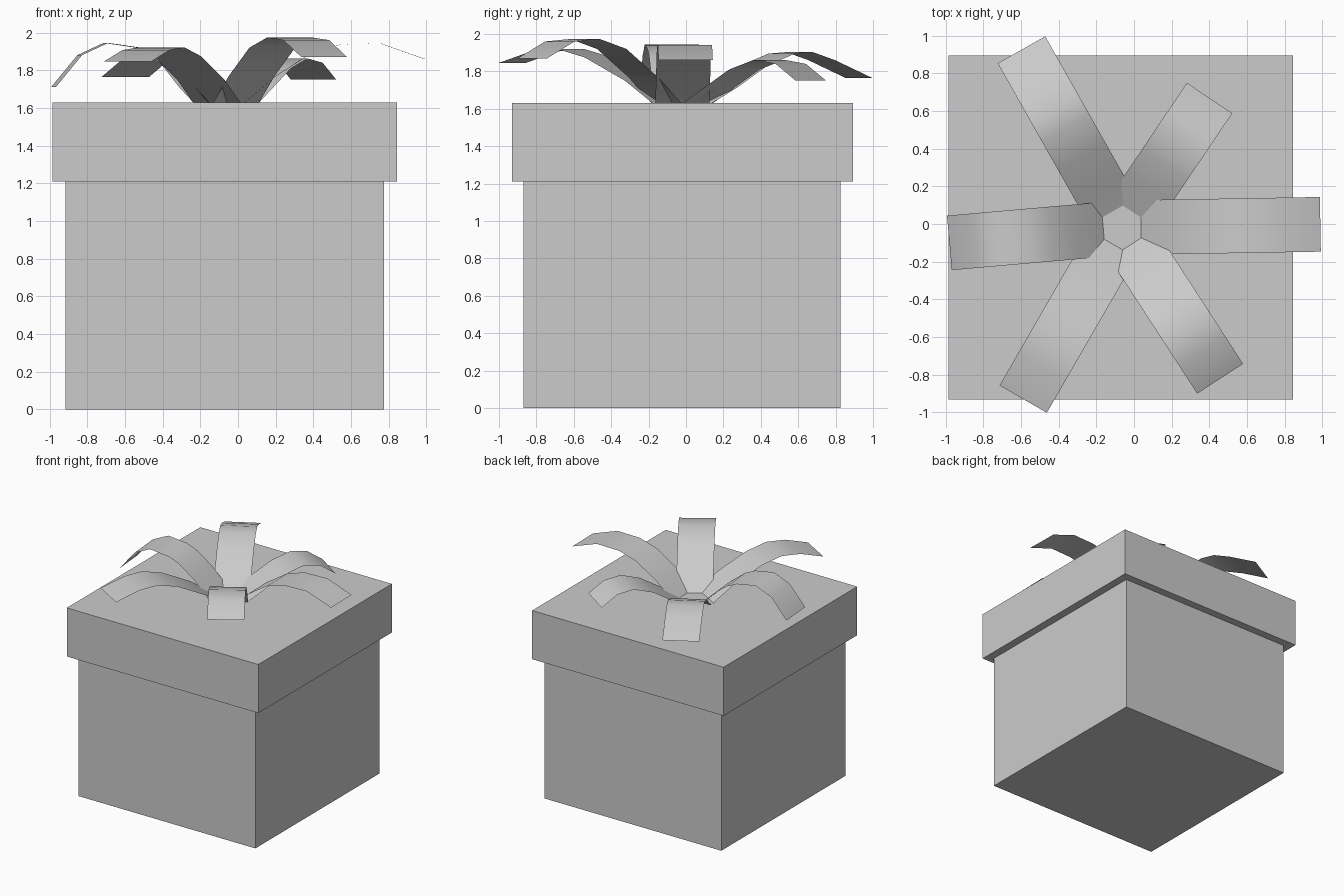
import bpy, math
from mathutils import Vector

if "Cube" in bpy.data.objects:
    bpy.data.objects.remove(bpy.data.objects["Cube"])


def box(name, lo, hi):
    lo, hi = Vector(lo), Vector(hi)
    bpy.ops.mesh.primitive_cube_add(size=1, location=(lo + hi) / 2)
    ob = bpy.context.object
    ob.name = name
    ob.scale = hi - lo
    bpy.ops.object.transform_apply(location=False, rotation=False, scale=True)
    return ob


def ribbon(name, angle, profile, half=0.145, centre=(-0.063, -0.02)):
    """Flat strip swept outward from the bow centre along (radius, height) points."""
    a = math.radians(angle)
    out = Vector((math.cos(a), math.sin(a), 0))
    side = Vector((-out.y, out.x, 0)) * half
    verts = []
    for r, z in profile:
        p = Vector((centre[0], centre[1], z)) + out * r
        verts += [p - side, p + side]
    faces = [(2*i, 2*i + 2, 2*i + 3, 2*i + 1) for i in range(len(profile) - 1)]
    me = bpy.data.meshes.new(name)
    me.from_pydata(verts, [], faces)
    me.shade_smooth()
    ob = bpy.data.objects.new(name, me)
    bpy.context.collection.objects.link(ob)


# Box and overhanging lid
box("box_body", (-0.915, -0.87, 0), (0.775, 0.825, 1.21))
box("box_lid", (-0.985, -0.93, 1.21), (0.845, 0.893, 1.63))

# Six bow ribbons, each with its own arch
ribbons = {
    "ribbon_right": (1, [(.1, 1.63), (.25, 1.76), (.45, 1.89), (.61, 1.937), (.82, 1.942), (1.052, 1.86)]),
    "ribbon_back_right": (56, [(.1, 1.63), (.25, 1.72), (.4, 1.81), (.56, 1.862), (.7, 1.84), (.83, 1.75)]),
    "ribbon_back_left": (119.5, [(.1, 1.63), (.25, 1.71), (.44, 1.83), (.61, 1.895), (.72, 1.903), (.857, 1.86), (1.085, 1.765)]),
    "ribbon_left": (185, [(.1, 1.63), (.25, 1.78), (.38, 1.88), (.47, 1.92), (.64, 1.945), (.78, 1.88), (.92, 1.71)]),
    "ribbon_front_left": (240, [(.1, 1.63), (.27, 1.75), (.52, 1.875), (.69, 1.92), (.85, 1.907), (1.05, 1.845)]),
    "ribbon_front_right": (303, [(.1, 1.63), (.25, 1.77), (.45, 1.92), (.62, 1.973), (.78, 1.96), (.955, 1.87)]),
}
for name, (angle, profile) in ribbons.items():
    ribbon(name, angle, profile)
